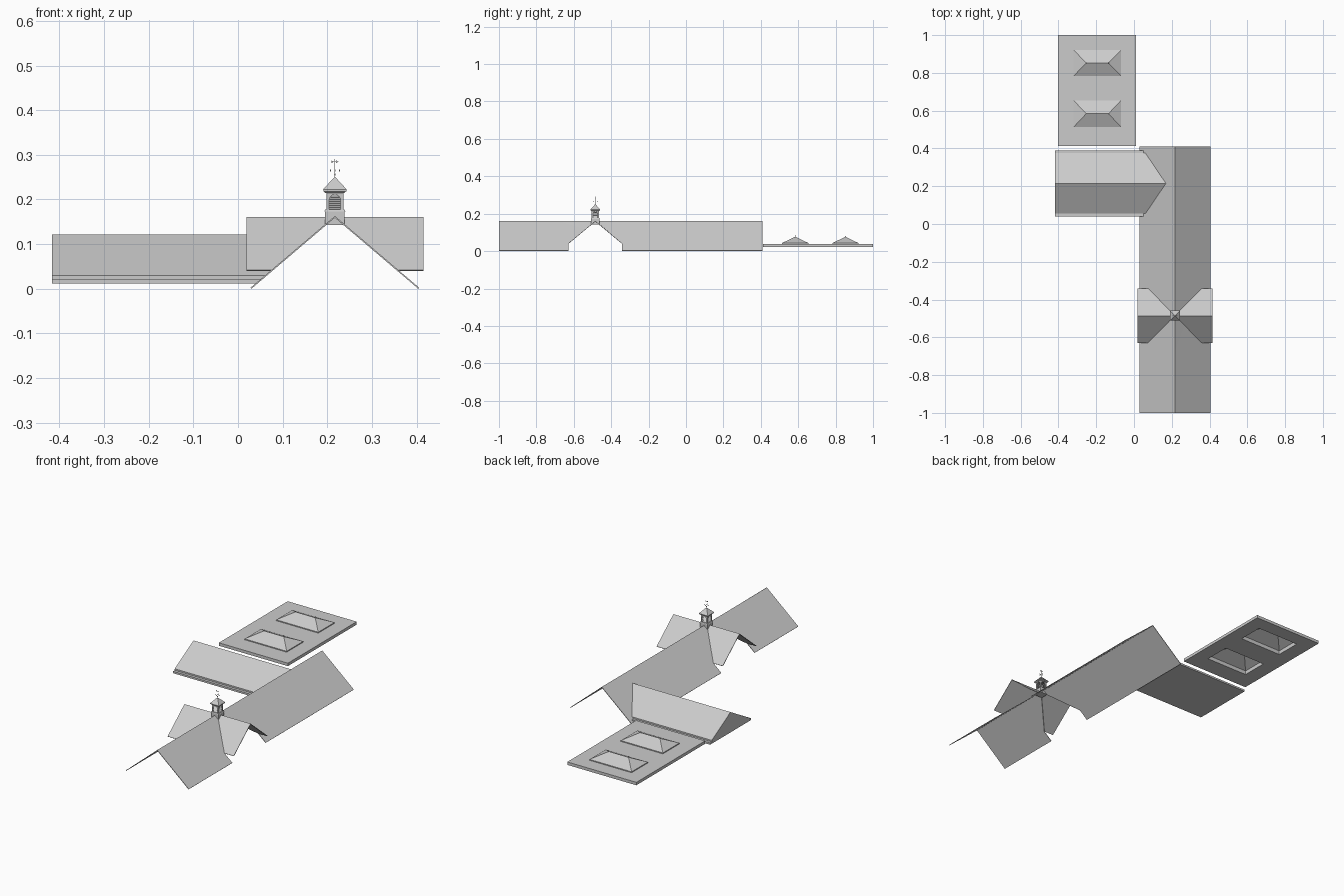
import bpy, bmesh, math
from mathutils import Matrix, Vector

if "Cube" in bpy.data.objects:
    bpy.data.objects.remove(bpy.data.objects["Cube"])

CX, CY = 0.217, -0.485          # main ridge x, cross ridge y
RIDGE, HALF = 0.16, 0.188       # main ridge height, half width


def mesh(name, verts, faces, thick=0):
    me = bpy.data.meshes.new(name)
    bm = bmesh.new()
    vs = [bm.verts.new(v) for v in verts]
    for f in faces:
        bm.faces.new([vs[i] for i in f])
    bmesh.ops.remove_doubles(bm, verts=bm.verts, dist=1e-5)
    bmesh.ops.recalc_face_normals(bm, faces=bm.faces)
    bm.to_mesh(me)
    bm.free()
    ob = bpy.data.objects.new(name, me)
    bpy.context.collection.objects.link(ob)
    if thick:
        m = ob.modifiers.new("thickness", 'SOLIDIFY')
        m.thickness, m.offset = thick, 0
    return ob


def loft(name, a, b, caps=True):
    """Join two matching loops of points, optionally closed with caps."""
    n = len(a)
    faces = [(i, (i + 1) % n, n + (i + 1) % n, n + i) for i in range(n)]
    if caps:
        faces += [tuple(range(n)), tuple(range(n, 2 * n))]
    return mesh(name, list(a) + list(b), faces)


def rect(x0, x1, y0, y1, z):
    return [(x0, y0, z), (x1, y0, z), (x1, y1, z), (x0, y1, z)]


def box(name, x0, x1, y0, y1, z0, z1):
    return loft(name, rect(x0, x1, y0, y1, z0), rect(x0, x1, y0, y1, z1))


def square(r, z):
    return rect(CX - r, CX + r, CY - r, CY + r, z)


def slope_x(z):                 # distance from the main ridge at height z
    return HALF * (1 - z / RIDGE)


# Main gable roof, notched where the cross gable meets it
for side, label in ((-1, "west"), (1, "east")):
    verts, faces = [], []
    for yend, ynotch in ((-1.0, -0.628), (0.41, -0.342)):
        k = len(verts)
        for y, z in ((yend, 0), (ynotch, 0), (ynotch, 0.04), (CY, RIDGE), (yend, RIDGE)):
            verts.append((CX + side * slope_x(z), y, z + 0.001))
        faces.append(tuple(range(k, k + 5)))
    mesh("main_roof_" + label, verts, faces, 0.003)

# Cross gable: two slopes on each side, ending in the valleys
for sx, lx in ((-1, "west"), (1, "east")):
    for sy, ly in ((-1, "south"), (1, "north")):
        e = CY + sy * 0.143
        mesh(f"cross_gable_{lx}_{ly}",
             [(CX, CY, RIDGE), (CX + sx * 0.198, CY, RIDGE),
              (CX + sx * 0.198, e, 0.041), (CX + sx * slope_x(0.04), e, 0.041)],
             [(0, 1, 2, 3)], 0.003)

# West wing: closed gable with stepped cornice, cut along the main slope
half = [(0.175, 0.012), (0.175, 0.022), (0.160, 0.022), (0.160, 0.030)]
profile = half + [(0, 0.122)] + [(-y, z) for y, z in reversed(half)]
loft("wing_roof", [(-0.417, 0.215 + y, z) for y, z in profile],
     [(CX - slope_x(z), 0.215 + y, z) for y, z in profile])

# Flat roof as a frame of slabs around two skylight openings
X0, X1, Z0, Z1 = -0.403, 0.01, 0.022, 0.038
sky = [(0.513, 0.655), (0.783, 0.922)]
SX0, SX1 = -0.32, -0.068
edges = [0.412] + [v for s in sky for v in s] + [1.0]
xs = [X0, SX0, SX1, X1]
bm = bmesh.new()
for i in range(3):
    for j in range(5):
        if i == 1 and j in (1, 3):
            continue
        bm.faces.new([bm.verts.new(p) for p in
                      rect(xs[i], xs[i + 1], edges[j], edges[j + 1], Z1)])
bmesh.ops.remove_doubles(bm, verts=bm.verts, dist=1e-5)
bmesh.ops.recalc_face_normals(bm, faces=bm.faces)
if next(iter(bm.faces)).normal.z < 0:
    bmesh.ops.reverse_faces(bm, faces=bm.faces)
me = bpy.data.meshes.new("flat_roof")
bm.to_mesh(me)
bm.free()
flat = bpy.data.objects.new("flat_roof", me)
bpy.context.collection.objects.link(flat)
m = flat.modifiers.new("slab", 'SOLIDIFY')
m.thickness, m.offset = Z1 - Z0, -1

# Hipped skylights with curb and ridge finials
for n, (y0, y1) in enumerate(sky, 1):
    ym = (y0 + y1) / 2
    loft(f"skylight_curb_{n}", rect(SX0, SX1, y0, y1, Z1),
         rect(SX0, SX1, y0, y1, 0.043), False)
    base = rect(SX0, SX1, y0, y1, 0.043)
    mesh(f"skylight_{n}", base + [(-0.253, ym, 0.077), (-0.135, ym, 0.077)],
         [(0, 1, 5, 4), (1, 2, 5), (2, 3, 4, 5), (3, 0, 4)])
    for x in (-0.253, -0.135):
        loft(f"skylight_finial_{n}", rect(x - .002, x + .002, ym - .002, ym + .002, 0.075),
             rect(x - .0005, x + .0005, ym - .0005, ym + .0005, 0.085))

# Lantern tower: base, mouldings, cornice, pyramid cap
for name, r0, z0, r1, z1 in (("tower_base", .022, .143, .022, .173),
                             ("tower_base_moulding", .024, .173, .022, .177),
                             ("tower_cornice_lower", .021, .214, .025, .218),
                             ("tower_cornice", .026, .218, .026, .222),
                             ("tower_cap", .027, .222, .001, .250)):
    loft(name, square(r0, z0), square(r1, z1))

# Four arched faces with louvres
arch = [(0.013 * math.cos(a), 0.198 + 0.013 * math.sin(a))
        for a in (math.pi * i / 8 for i in range(9))]
outline = [(0.019, 0.177), (0.019, 0.215), (-0.019, 0.215), (-0.019, 0.177), (-0.013, 0.177)]
outline += list(reversed(arch)) + [(0.013, 0.177)]
for k in range(4):
    rot = Matrix.Translation((CX, CY, 0)) @ Matrix.Rotation(k * math.pi / 2, 4, 'Z')
    panel = loft(f"tower_arch_{k+1}", [(x, -0.019, z) for x, z in outline],
                 [(x, -0.016, z) for x, z in outline])
    panel.matrix_world = rot
    for i in range(7):
        z = 0.179 + i * 0.0045
        w = 0.013 if z < 0.198 else math.sqrt(max(0.013 ** 2 - (z - 0.198) ** 2, 1e-6))
        slat = mesh(f"tower_louvre_{k+1}", [(-w, -0.0185, z - .001), (w, -0.0185, z - .001),
                                            (w, -0.0145, z + .003), (-w, -0.0145, z + .003)],
                    [(0, 1, 2, 3)], 0.0008)
        slat.matrix_world = rot

# Weather vane: rod, ball, compass arms, arrow
box("vane_rod", CX - .0006, CX + .0006, CY - .0006, CY + .0006, 0.248, 0.291)
bpy.ops.mesh.primitive_uv_sphere_add(segments=10, ring_count=6, radius=0.0022,
                                     location=(CX, CY, 0.256))
bpy.context.object.name = "vane_ball"
box("vane_arm_x", CX - .010, CX + .010, CY - .0004, CY + .0004, 0.2645, 0.2653)
box("vane_arm_y", CX - .0004, CX + .0004, CY - .010, CY + .010, 0.2645, 0.2653)
for dx, dy in ((1, 0), (-1, 0), (0, 1), (0, -1)):
    x, y = CX + dx * .010, CY + dy * .010
    box("vane_arm_tip", x - .001, x + .001, y - .001, y + .001, 0.263, 0.267)
arrow = [(-.008, .2815), (-.004, .2835), (.003, .2835), (.003, .2815),
         (.008, .2845), (.003, .2875), (.003, .2855), (-.004, .2855), (-.008, .2875)]
loft("vane_arrow", [(CX + x, CY - .0005, z) for x, z in arrow],
     [(CX + x, CY + .0005, z) for x, z in arrow])
